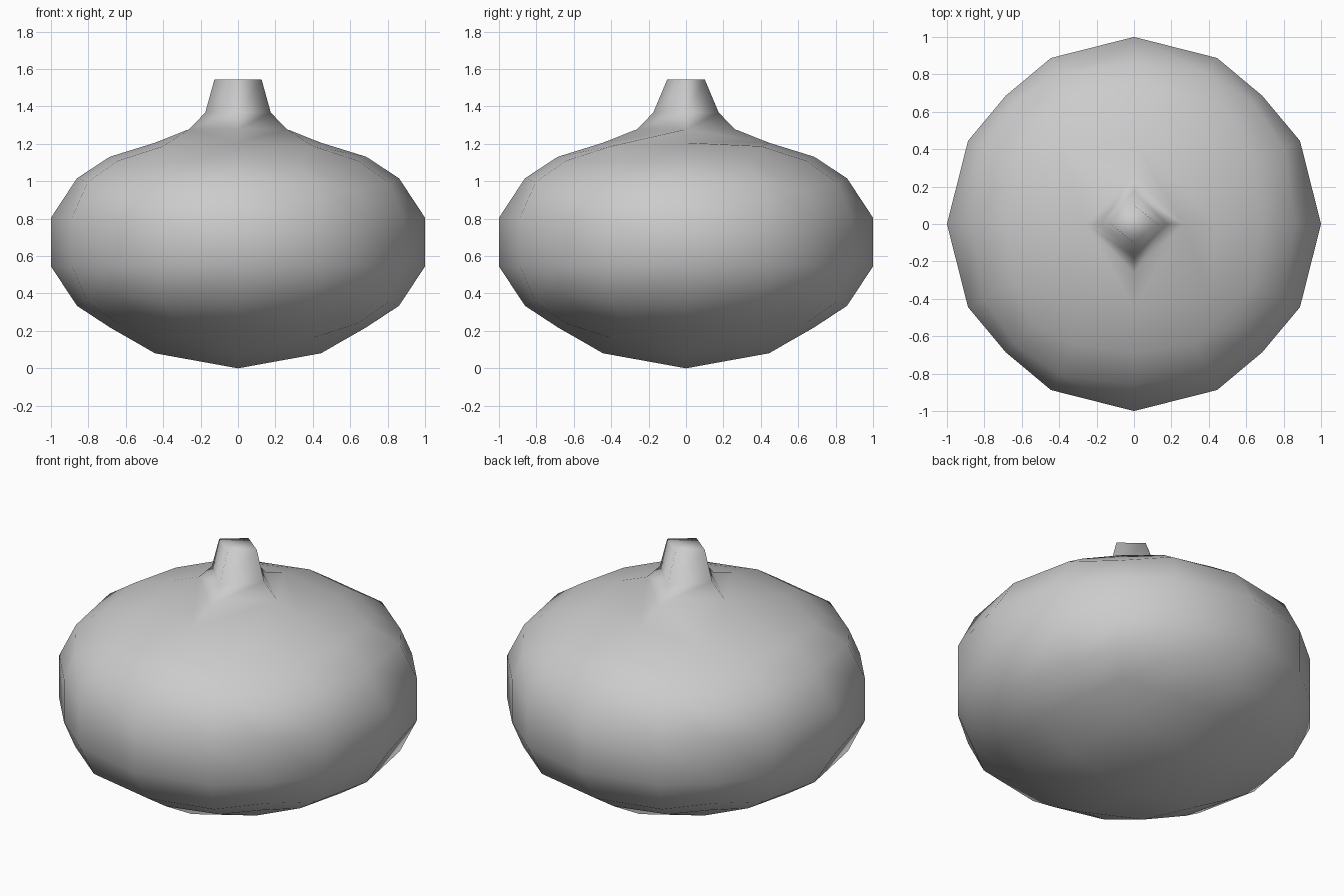
import bpy
import bmesh
from mathutils import Matrix, Vector

old = bpy.data.objects.get("Cube")
if old:
    bpy.data.objects.remove(old, do_unlink=True)

BAND = 0.13       # half height of the straight belt
MIDDLE = 0.675    # height of the belt centre
SQUASH = 0.475

# Upper half of a squashed quad sphere, lifted by half the belt
bm = bmesh.new()
bmesh.ops.create_cube(bm, size=2)
for _ in range(2):
    bmesh.ops.subdivide_edges(bm, edges=bm.edges[:], cuts=1, use_grid_fill=True)
lower = [v for v in bm.verts if v.co.z < -0.01]
bmesh.ops.delete(bm, geom=lower, context='VERTS')
for v in bm.verts:
    cube = v.co.copy()
    v.co = cube.normalized() * (1 - 0.03 * (cube.length_squared - 1))
    on_axis = min(abs(cube.x), abs(cube.y)) < 0.01
    height = v.co.z
    v.co.z = height * SQUASH + BAND
    if on_axis and 0.3 < height < 0.6:
        v.co.xy *= 0.97
    if height > 0.95:
        v.co.z += 0.07
    elif height > 0.85:
        v.co.z += 0.043

# Belt below the rim, then the lower half by mirroring
rim = [e for e in bm.edges if e.is_boundary]
belt = bmesh.ops.extrude_edge_only(bm, edges=rim)["geom"]
for v in belt:
    if isinstance(v, bmesh.types.BMVert):
        v.co.z = 0
bmesh.ops.mirror(bm, geom=bm.verts[:] + bm.edges[:] + bm.faces[:],
                 matrix=Matrix.Identity(4), merge_dist=0.001, axis='Z')
bmesh.ops.remove_doubles(bm, verts=bm.verts[:], dist=0.001)

# Belt seam is not needed
seam = [e for e in bm.edges if all(abs(v.co.z) < 0.001 for v in e.verts)]
bmesh.ops.dissolve_edges(bm, edges=seam, use_verts=True)
bmesh.ops.translate(bm, verts=bm.verts[:], vec=(0, 0, MIDDLE))

# Shoulder dips a little around the stem
pole = max(bm.verts, key=lambda v: v.co.z)
for e in pole.link_edges:
    e.other_vert(pole).co.z = 1.206

# Open the top pole into a diamond and draw the stem out of it
bmesh.ops.bevel(bm, geom=[pole], offset=0.2, segments=1, affect='VERTICES')
cap = max(bm.faces, key=lambda f: f.calc_center_median().z)


def shape_ring(face, rx, ry, z):
    for v in face.verts:
        along = v.co.xy.normalized()
        v.co = Vector((along.x * rx, along.y * ry, z))


shape_ring(cap, 0.262, 0.262, 1.278)
for rx, ry, z in ((0.175, 0.175, 1.367), (0.126, 0.1, 1.545)):
    made = bmesh.ops.extrude_face_region(bm, geom=[cap])["geom"]
    bmesh.ops.delete(bm, geom=[cap], context='FACES_ONLY')
    cap = next(g for g in made if isinstance(g, bmesh.types.BMFace))
    shape_ring(cap, rx, ry, z)

bmesh.ops.recalc_face_normals(bm, faces=bm.faces[:])
for f in bm.faces:
    f.smooth = True

mesh = bpy.data.meshes.new("gourd_body")
bm.to_mesh(mesh)
bm.free()
body = bpy.data.objects.new("gourd_body", mesh)
bpy.context.collection.objects.link(body)

# Plain grey
grey = bpy.data.materials.new("plain_grey")
grey.use_nodes = True
colour = (0.6, 0.6, 0.6, 1)
grey.diffuse_color = colour
grey.node_tree.nodes["Principled BSDF"].inputs["Base Color"].default_value = colour
mesh.materials.append(grey)
